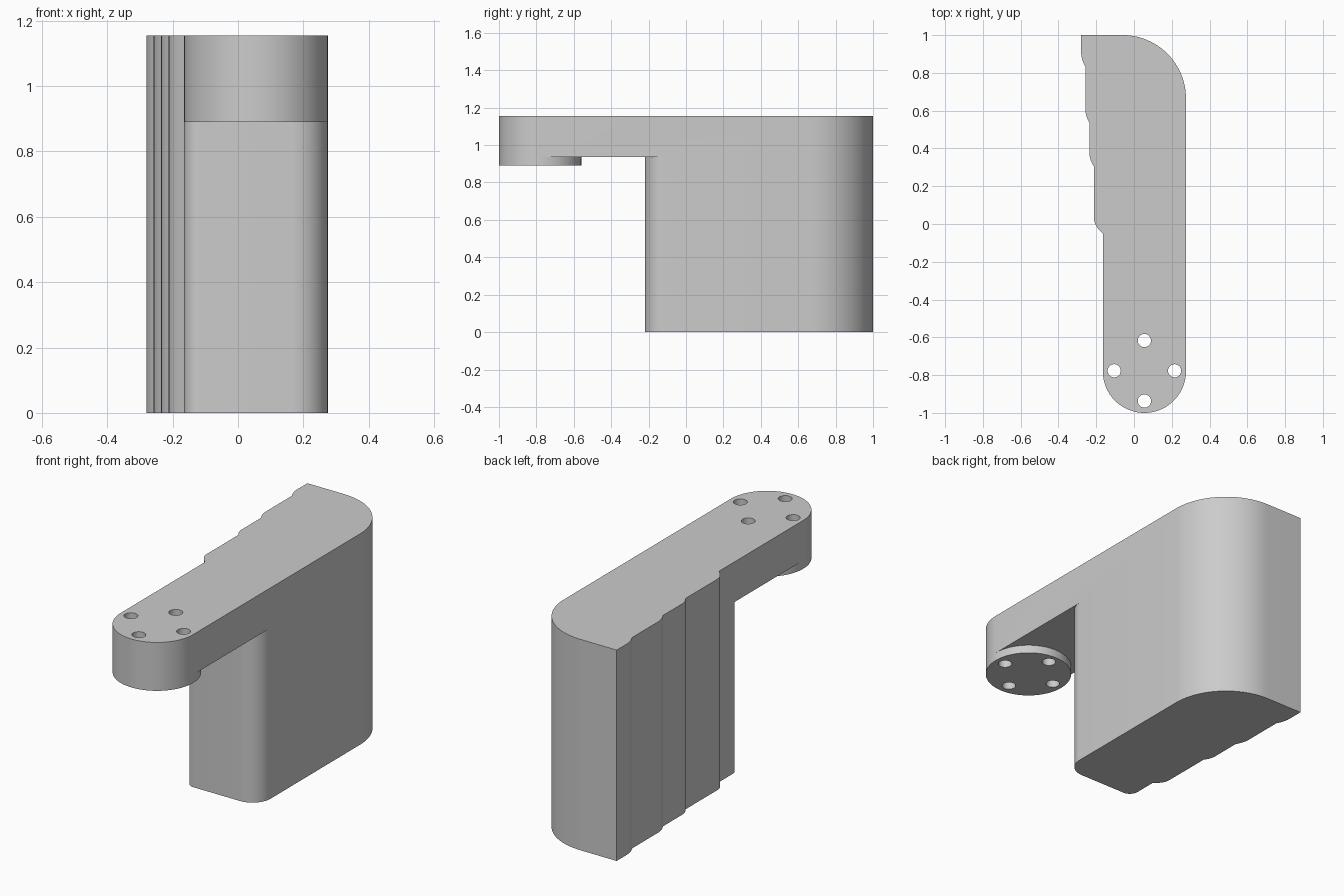
import bpy, bmesh
from math import cos, sin, radians

if "Cube" in bpy.data.objects:
    bpy.data.objects.remove(bpy.data.objects["Cube"])

TOP, ARM, DISC = 1.155, 0.935, 0.89
LEFT, RIGHT = -0.165, 0.275
CX, CY, R = 0.055, -0.78, 0.22


def arc(cx, cy, r, a0, a1, n):
    return [(cx + r * cos(radians(a0 + (a1 - a0) * i / n)),
             cy + r * sin(radians(a0 + (a1 - a0) * i / n))) for i in range(n + 1)]


def prism(name, pts, z0, z1):
    bm = bmesh.new()
    face = bm.faces.new([bm.verts.new((x, y, z0)) for x, y in pts])
    ext = bmesh.ops.extrude_face_region(bm, geom=[face])
    verts = [v for v in ext["geom"] if isinstance(v, bmesh.types.BMVert)]
    bmesh.ops.translate(bm, vec=(0, 0, z1 - z0), verts=verts)
    bmesh.ops.recalc_face_normals(bm, faces=bm.faces[:])
    me = bpy.data.meshes.new(name)
    bm.to_mesh(me)
    bm.free()
    ob = bpy.data.objects.new(name, me)
    bpy.context.collection.objects.link(ob)
    return ob


def cut(target, cutter):
    mod = target.modifiers.new("cut", 'BOOLEAN')
    mod.operation = 'DIFFERENCE'
    mod.solver = 'EXACT'
    mod.object = cutter
    bpy.context.view_layer.objects.active = target
    bpy.ops.object.modifier_apply(modifier=mod.name)
    bpy.data.objects.remove(cutter, do_unlink=True)


# Plan outline: round nose, rounded back corner, stepped left side
outline = arc(CX, CY, R, 180, 360, 48)
outline += arc(RIGHT - 0.335, 0.665, 0.335, 0, 90, 24)
outline.append((-0.28, 1.0))
steps = [(-0.28, 0.91, -0.258, 0.835), (-0.258, 0.61, -0.235, 0.535),
         (-0.235, 0.37, -0.212, 0.305), (-0.212, 0.03, LEFT, -0.05)]
for x0, y0, x1, y1 in steps:
    for i in range(7):
        s = i / 6
        outline.append((x0 + (x1 - x0) * s * s, y0 + (y1 - y0) * s))
body = prism("bracket_body", outline, 0, TOP)

# Rounded front of the lower column, from right to left
front = [(1, -0.11)] + arc(RIGHT - 0.11, -0.11, 0.11, 0, -90, 12)
front += arc(LEFT + 0.05, -0.17, 0.05, -90, -180, 8) + [(-1, -0.17)]

# Clear below the round pad, then the gap between pad and column
cut(body, prism("lower_cutter", front + [(-1, -2), (1, -2)], -0.2, DISC))
pad_back = [(-1, CY)] + arc(CX, CY, R, 180, 0, 48) + [(1, CY)]
cut(body, prism("gap_cutter", front + pad_back, 0.5, ARM))

# Four screw holes through the pad
for k in range(4):
    a = radians(90 * k)
    hole = arc(CX + 0.16 * cos(a), -0.777 + 0.16 * sin(a), 0.035, 0, 345, 23)
    cut(body, prism("hole_cutter", hole, 0.7, 1.4))

# Smooth shading with crisp edges
bpy.ops.object.select_all(action='DESELECT')
body.select_set(True)
bpy.context.view_layer.objects.active = body
bpy.ops.object.shade_smooth_by_angle(angle=radians(25))
